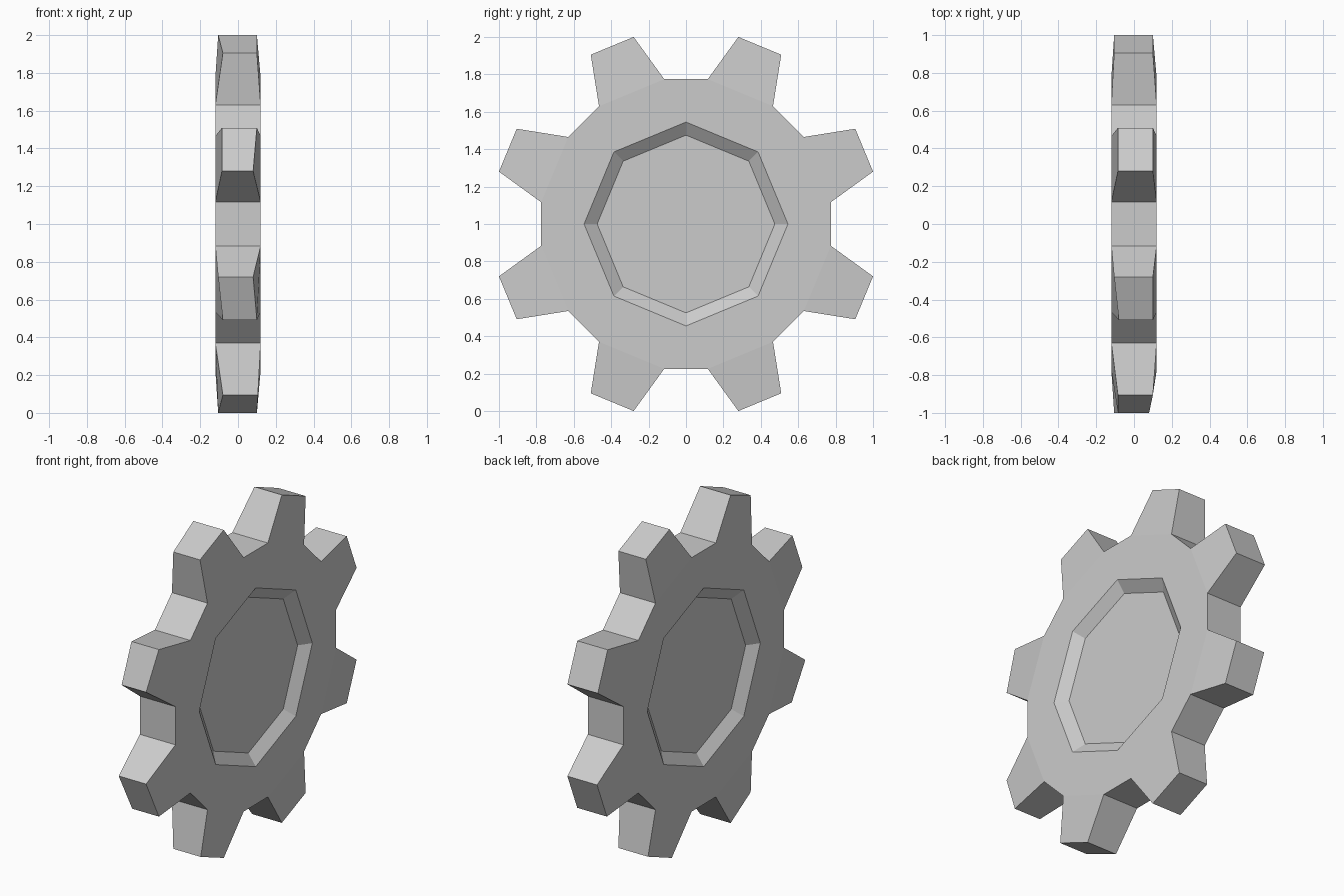
import bpy, bmesh
from math import sin, cos, radians

if "Cube" in bpy.data.objects:
    bpy.data.objects.remove(bpy.data.objects["Cube"])

N = 8
HALF = 0.12          # half thickness of the body
DEPTH = 0.05         # depth of the recess on each face
# tooth tips taper slightly unevenly: half widths per tip corner on each side
TIP_NEG = [.105, .105, .085, .085, .105, .08, .085, .085,
           .105, .08, .08, .105, .10, .10, .10, .10]
TIP_POS = [.10, .10, .10, .10, .10, .10, .10, .08,
           .08, .10, .105, .10, .10, .10, .10, .10]

bm = bmesh.new()


def ring(radius, angles, xs):
    return [bm.verts.new((x, radius * cos(radians(a)), 1 + radius * sin(radians(a))))
            for a, x in zip(angles, xs)]


def pairs(half):
    return [45 * k + 22.5 + s * half for k in range(N) for s in (-1, 1)]


octagon = [45 * k for k in range(N)]
sides = []
for sign, tips in ((-1, TIP_NEG), (1, TIP_POS)):
    floor = ring(0.475, octagon, [sign * (HALF - DEPTH)] * N)
    rim = ring(0.545, octagon, [sign * HALF] * N)
    root = ring(0.783, pairs(13.95), [sign * HALF] * 2 * N)
    tip = ring(1.0385, pairs(6.86), [sign * t for t in tips])
    sides.append((root, tip))
    # recess floor, sloped walls, flat body and tooth faces
    bm.faces.new(floor)
    for k in range(N):
        n, a, b = (k + 1) % N, 2 * k, 2 * k + 1
        bm.faces.new((floor[k], rim[k], rim[n], floor[n]))
        bm.faces.new((rim[k], root[a], root[b], rim[n]))
        bm.faces.new((rim[k], root[a - 1], root[a]))
        bm.faces.new((root[a], tip[a], tip[b], root[b]))

# outer edge: follow the tooth outline and bridge both sides
outlines = []
for root, tip in sides:
    outlines.append([v for k in range(N) for v in
                     (root[2 * k], tip[2 * k], tip[2 * k + 1], root[2 * k + 1])])
p, q = outlines
for i in range(len(p)):
    bm.faces.new((p[i - 1], p[i], q[i], q[i - 1]))

bmesh.ops.recalc_face_normals(bm, faces=bm.faces[:])
mesh = bpy.data.meshes.new("gear_wheel")
bm.to_mesh(mesh)
bm.free()
bpy.context.collection.objects.link(bpy.data.objects.new("gear_wheel", mesh))
